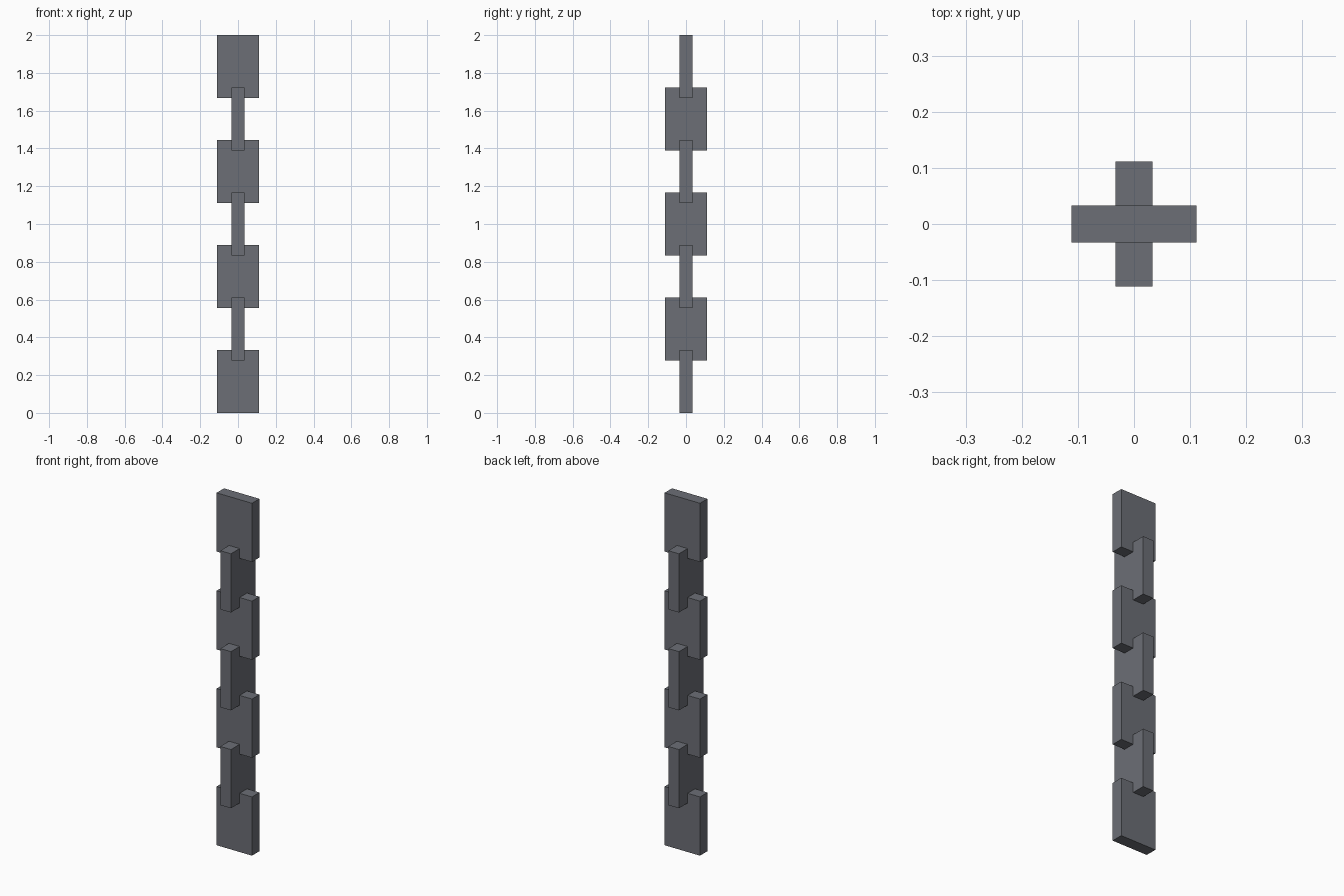
import bpy

if "Cube" in bpy.data.objects:
    bpy.data.objects.remove(bpy.data.objects["Cube"])

# One flat steel grey for the whole chain
steel = bpy.data.materials.new("dark_steel")
steel.diffuse_color = (0.15, 0.158, 0.18, 1.0)
steel.use_nodes = True
steel.node_tree.nodes["Principled BSDF"].inputs["Base Color"].default_value = steel.diffuse_color

COUNT = 7
HEIGHT, WIDTH, THICK = 1 / 3, 2 / 9, 1 / 15
PITCH = (2.0 - HEIGHT) / (COUNT - 1)


def add_link(index):
    """A flat rectangular link; every second one is turned a quarter turn."""
    bpy.ops.mesh.primitive_cube_add(size=1, location=(0, 0, HEIGHT / 2 + index * PITCH))
    link = bpy.context.object
    link.name = f"chain_link_{index + 1}"
    link.scale = (WIDTH, THICK, HEIGHT) if index % 2 == 0 else (THICK, WIDTH, HEIGHT)
    bpy.ops.object.transform_apply(location=False, rotation=False, scale=True)
    link.data.materials.append(steel)


# Overlapping links stacked from the ground up
for i in range(COUNT):
    add_link(i)
